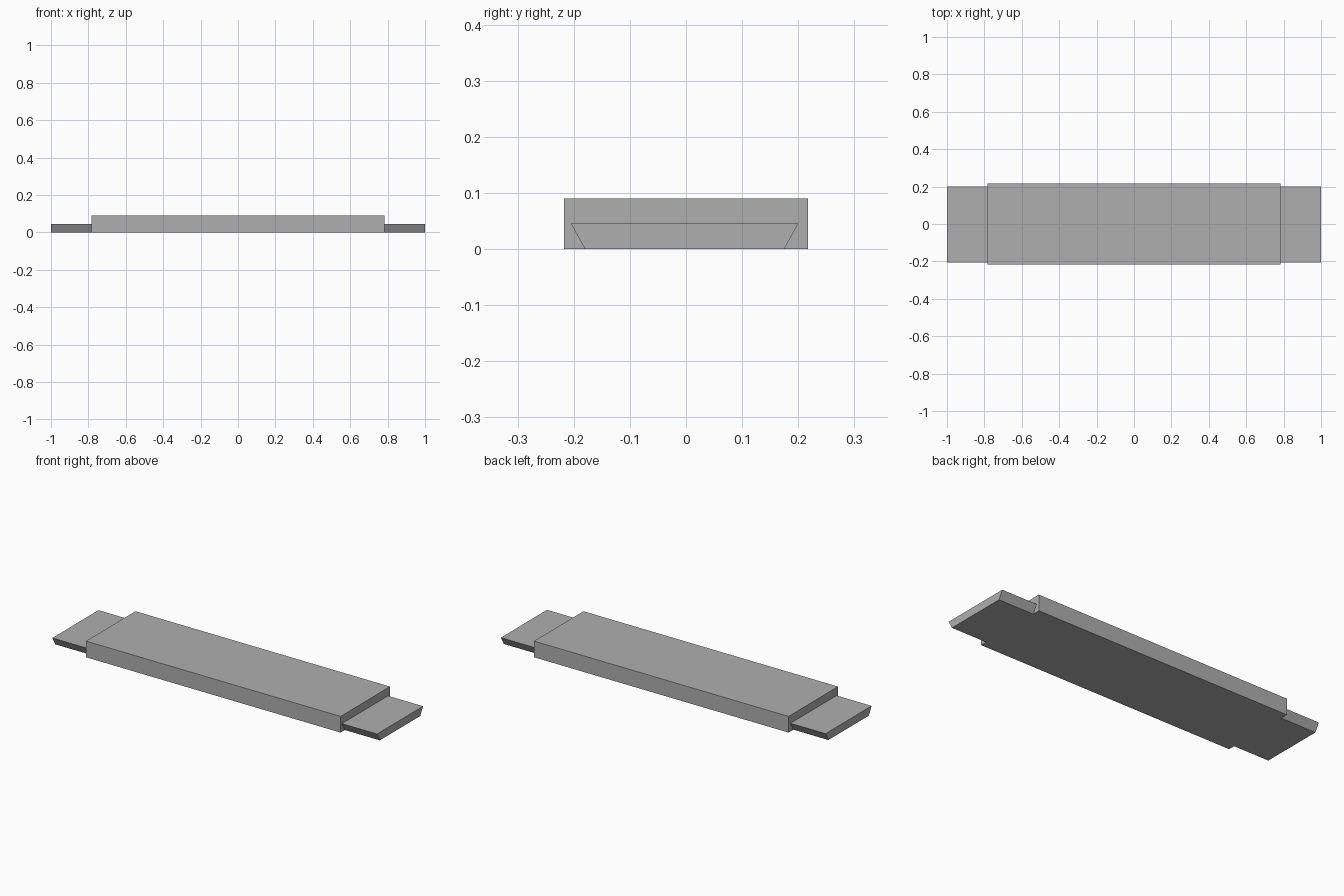
import bpy
import bmesh

default = bpy.data.objects.get("Cube")
if default:
    bpy.data.objects.remove(default, do_unlink=True)

LENGTH, WIDTH, HEIGHT = 2.0, 0.435, 0.09
SHOULDER = 0.784          # where the plank body ends
LAP = HEIGHT / 2          # thickness of the end tongues
SLOPE = 0.025 / LAP       # sideways lean of the tongue edges
EDGE_BACK, EDGE_FRONT = 0.2, -0.205

grey = bpy.data.materials.new("plain grey")
grey.use_nodes = True
colour = (0.43, 0.43, 0.43, 1)
grey.diffuse_color = colour
grey.node_tree.nodes["Principled BSDF"].inputs["Base Color"].default_value = colour


def prism(name, profile, x0, x1):
    """Extrude a (y, z) profile along x."""
    bm = bmesh.new()
    face = bm.faces.new([bm.verts.new((x0, y, z)) for y, z in profile])
    ext = bmesh.ops.extrude_face_region(bm, geom=[face])
    moved = [v for v in ext["geom"] if isinstance(v, bmesh.types.BMVert)]
    bmesh.ops.translate(bm, verts=moved, vec=(x1 - x0, 0, 0))
    bmesh.ops.recalc_face_normals(bm, faces=bm.faces)
    mesh = bpy.data.meshes.new(name)
    bm.to_mesh(mesh)
    bm.free()
    mesh.materials.append(grey)
    obj = bpy.data.objects.new(name, mesh)
    bpy.context.collection.objects.link(obj)
    return obj


# Plank blank
half = WIDTH / 2
plank = prism("plank", [(-half, 0), (half, 0), (half, HEIGHT), (-half, HEIGHT)],
              -LENGTH / 2, LENGTH / 2)

# Cutter wraps round the tongue, leaving a dovetail that narrows downwards
drop, out, top = LAP, half + 0.1, HEIGHT + 0.1
lean = SLOPE * (LAP + drop)
waste = [(-out, -drop), (EDGE_FRONT + lean, -drop), (EDGE_FRONT, LAP),
         (EDGE_BACK, LAP), (EDGE_BACK - lean, -drop), (out, -drop),
         (out, top), (-out, top)]

cutters = []
for side, sign in (("left", 1), ("right", -1)):
    cutter = prism(side + "_cutter", waste, sign * SHOULDER, sign * (LENGTH / 2 + 0.1))
    cutter.hide_render = True
    cutters.append(cutter)
    mod = plank.modifiers.new(side + "_tongue", "BOOLEAN")
    mod.operation = "DIFFERENCE"
    mod.solver = "EXACT"
    mod.object = cutter

# Bake the cuts into the plank and drop the cutters
depsgraph = bpy.context.evaluated_depsgraph_get()
cut_mesh = bpy.data.meshes.new_from_object(plank.evaluated_get(depsgraph))
plank.modifiers.clear()
plank.data = cut_mesh
for cutter in cutters:
    bpy.data.objects.remove(cutter, do_unlink=True)
